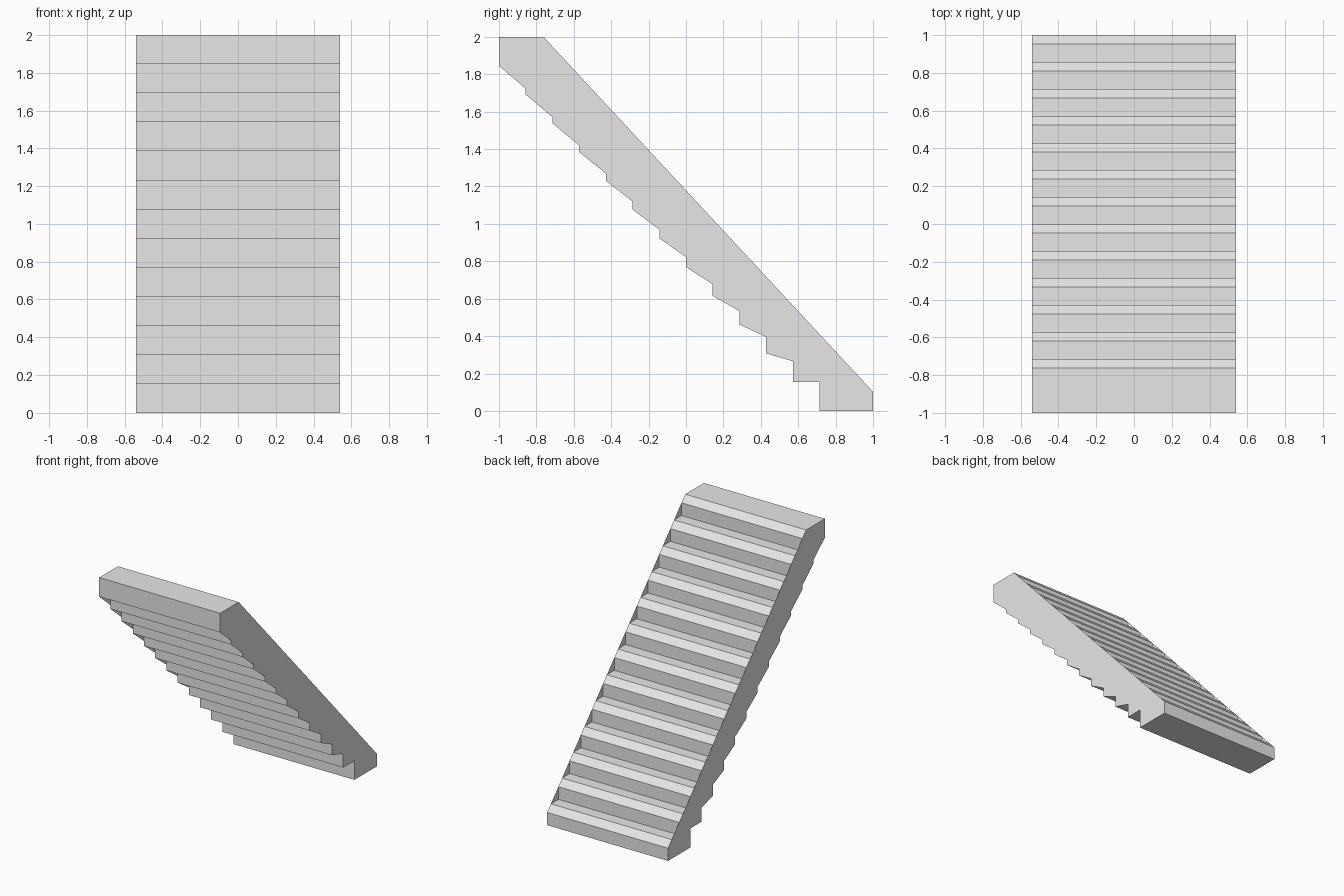
import bpy

cube = bpy.data.objects.get("Cube")
if cube:
    bpy.data.objects.remove(cube, do_unlink=True)

STEPS = 13
RISE = 2 / STEPS          # height of one step
RUN = 1 / 7               # depth of one step
NOSE = RUN / 3            # depth of the bevelled nosing
DROP = RISE / 3           # height of the bevelled nosing
HALF = 0.54               # half width

grey = bpy.data.materials.new("light_grey")
grey.use_nodes = True
grey.diffuse_color = (0.8, 0.8, 0.8, 1)
grey.node_tree.nodes["Principled BSDF"].inputs["Base Color"].default_value = (0.8, 0.8, 0.8, 1)


def add_mesh(name, verts, faces):
    mesh = bpy.data.meshes.new(name)
    mesh.from_pydata(verts, [], faces)
    mesh.materials.append(grey)
    obj = bpy.data.objects.new(name, mesh)
    bpy.context.collection.objects.link(obj)
    return obj


# Stair profile (y, z): treads with bevelled noses, going up
profile = [(1, 0)]
for k in range(1, STEPS + 1):
    edge = 1 - (k - 1) * RUN
    profile += [(edge, k * RISE - DROP), (edge - NOSE, k * RISE)]
    if k < STEPS:
        profile.append((edge - RUN, k * RISE))

# Stepped underside, going back down
profile.append((-1, 2))
for k in range(STEPS - 1, 0, -1):
    edge = 1 - (k + 1) * RUN
    profile += [(edge - RUN, k * RISE), (edge, k * RISE)]
profile.append((1 - 2 * RUN, 0))

# Flight of steps: the profile swept across the width, open at the ends
n = len(profile)
verts = [(x, y, z) for x in (HALF, -HALF) for y, z in profile]
faces = [(i, i + n, (i + 1) % n + n, (i + 1) % n) for i in range(n)]
add_mesh("step_flight", verts, faces)

# Side sheet outline: straight upper edge, sawtooth lower edge whose
# slanted teeth aim at the lowest nosing
aim_y, aim_z = 1 - NOSE, RISE
outline = [(1, 0), (1, RISE - DROP), (1 - (STEPS - 1) * RUN - NOSE, 2), (-1, 2)]
for k in range(STEPS - 1, 0, -1):
    y, z = 1 - (k + 2) * RUN, k * RISE
    slope = (z - aim_z) / (aim_y - y)
    outline += [(y, z), (y + RUN, z - slope * RUN)]
outline.append((1 - 2 * RUN, 0))

# Matching sheets close both ends
for name, x in (("left_side", HALF), ("right_side", -HALF)):
    order = list(range(len(outline)))
    if x < 0:
        order.reverse()
    add_mesh(name, [(x, y, z) for y, z in outline], [order])
